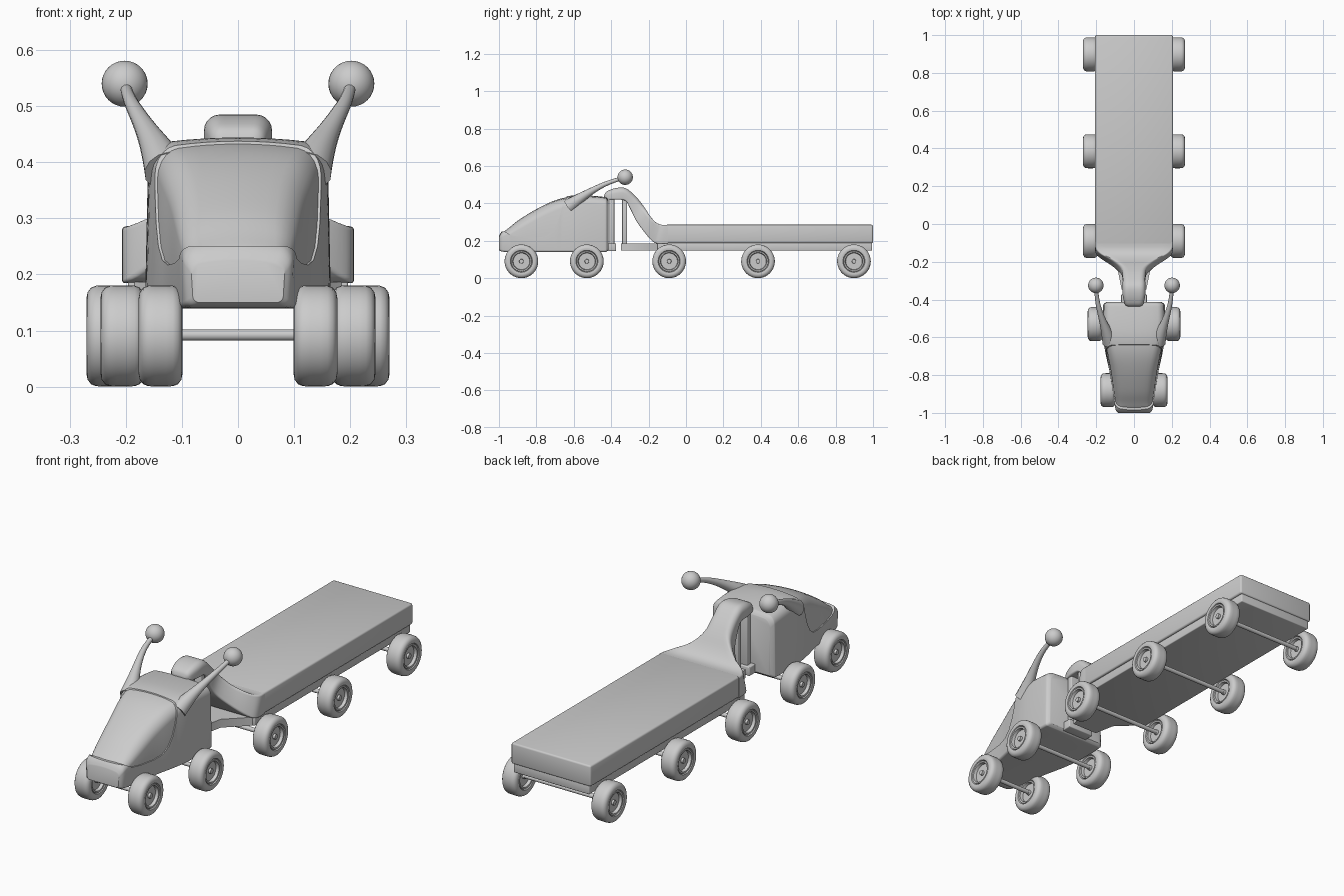
import bpy, bmesh, math
from mathutils import Vector

if "Cube" in bpy.data.objects:
    bpy.data.objects.remove(bpy.data.objects["Cube"])


def make(name, bm, angle=35):
    bmesh.ops.recalc_face_normals(bm, faces=bm.faces)
    me = bpy.data.meshes.new(name)
    bm.to_mesh(me)
    bm.free()
    ob = bpy.data.objects.new(name, me)
    bpy.context.collection.objects.link(ob)
    select(ob)
    bpy.ops.object.shade_smooth_by_angle(angle=math.radians(angle))
    return ob


def select(ob):
    bpy.ops.object.select_all(action='DESELECT')
    ob.select_set(True)
    bpy.context.view_layer.objects.active = ob


def bridge(bm, rings, cap=True):
    vs = [[bm.verts.new(p) for p in r] for r in rings]
    n = len(vs[0])
    for a, b in zip(vs, vs[1:]):
        for i in range(n):
            j = (i + 1) % n
            bm.faces.new((a[i], a[j], b[j], b[i]))
    if cap:
        bm.faces.new(vs[0])
        bm.faces.new(vs[-1])


def section(w, yb, zb, yt, zt, rt, rb, crown, tw):
    """Rounded, optionally crowned cross-section between a bottom and a top point."""
    h = math.hypot(yt - yb, zt - zb)
    pts = []
    for cx, cv, r, a0 in ((w - rb, rb, rb, -90), (w - rt, h - rt, rt, 0),
                          (rt - w, h - rt, rt, 90), (rb - w, rb, rb, 180)):
        for k in range(6):
            a = math.radians(a0 + 18 * k)
            pts.append((cx + r * math.cos(a), cv + r * math.sin(a)))
        if a0 == 0:
            pts += [((w - rt) * (1 - k / 4), h) for k in range(1, 8)]
    out = []
    for x, v in pts:
        t = v / h
        x *= 1 + (tw - 1) * t
        z = zb + (zt - zb) * t + crown * (1 - (x / w) ** 2) * t - crown * t
        out.append((x, yb + (yt - yb) * t, z))
    return out


def loft(name, keys, steps=4):
    """Skin smoothly interpolated cross-sections."""
    k = [Vector(q) for q in keys]
    k = [k[0]] + k + [k[-1]]
    rows = []
    for i in range(1, len(k) - 2):
        a, b, c, d = k[i - 1:i + 3]
        for s in range(steps):
            t = s / steps
            rows.append(b + ((c - a) * t + (2 * a - 5 * b + 4 * c - d) * t ** 2
                             + (3 * b - a - 3 * c + d) * t ** 3) * 0.5)
    rows.append(k[-1])
    bm = bmesh.new()
    bridge(bm, [section(*r) for r in rows])
    return make(name, bm)


def prism(name, outline, half, bevel=0.0):
    """Extrude a plan outline (x, y) or box between heights."""
    bm = bmesh.new()
    bridge(bm, [[(s * half, y, z) for y, z in outline] for s in (-1, 1)])
    if bevel:
        bmesh.ops.bevel(bm, geom=bm.edges[:], offset=bevel, segments=3, profile=0.5, affect='EDGES')
    return make(name, bm)


def block(name, half, y0, y1, z0, z1, bevel=0.004):
    return prism(name, [(y0, z0), (y1, z0), (y1, z1), (y0, z1)], half, bevel)


def lathe(name, prof, x, y, z, n=40):
    bm = bmesh.new()
    bridge(bm, [[(x + o, y + r * math.cos(2 * math.pi * i / n), z + r * math.sin(2 * math.pi * i / n))
                 for i in range(n)] for r, o in prof])
    return make(name, bm)


def mirror(ob):
    ob.modifiers.new("mirror", 'MIRROR')


# Cab: half width, y, bottom, top, top radius, crown, top taper
cab = [(.080, -1.0, .150, .225, .018, .008, 1.05),
       (.093, -.985, .143, .250, .022, .010, 1.05),
       (.101, -.95, .14, .278, .030, .015, 1.02),
       (.113, -.88, .14, .323, .040, .018, 1.0),
       (.130, -.78, .14, .383, .045, .018, .97),
       (.150, -.69, .14, .424, .045, .016, .95),
       (.163, -.61, .14, .442, .040, .014, .95),
       (.166, -.53, .14, .443, .035, .012, .96),
       (.164, -.44, .14, .435, .035, .010, .97),
       (.160, -.424, .143, .429, .035, .008, .97),
       (.148, -.414, .152, .415, .035, .006, .97)]


def cab_keys(inset):
    return [(w - inset, y + (inset if y < -.9 else -inset), zb + inset,
             y + (inset if y < -.9 else -inset), zt - inset, rt, .012, c, tw)
            for w, y, zb, zt, rt, c, tw in cab]


body = loft("cab_body", cab_keys(0))
glass = loft("windshield", cab_keys(.006))
cutter = prism("windshield_cutter",
               [(-1.05, .25), (-.97, .25), (-.93, .228), (-.88, .22), (-.80, .217), (-.75, .225),
                (-.715, .25), (-.69, .29), (-.672, .34), (-.66, .39), (-.64, .43), (-.625, .5), (-1.05, .5)], .4)
cutter.hide_render = True
cutter.hide_viewport = False
mod = body.modifiers.new("opening", 'BOOLEAN')
mod.operation = 'DIFFERENCE'
mod.solver = 'EXACT'
mod.object = cutter
select(body)
bpy.ops.object.modifier_apply(modifier="opening")
bpy.data.objects.remove(cutter)
bpy.ops.object.shade_smooth_by_angle(angle=math.radians(35))

# Antenna stalks with ball tips
cu = bpy.data.curves.new("antenna_stalk", 'CURVE')
cu.dimensions = '3D'
cu.bevel_depth = 1.0
cu.bevel_resolution = 4
cu.resolution_u = 6
cu.use_fill_caps = True
sp = cu.splines.new('NURBS')
path = [(.128, -.625, .385, .040), (.140, -.585, .415, .032), (.160, -.53, .452, .020), (.183, -.46, .492, .014),
        (.197, -.40, .518, .011), (.201, -.33, .538, .010)]
sp.points.add(len(path) - 1)
for p, (x, y, z, r) in zip(sp.points, path):
    p.co = (x, y, z, 1)
    p.radius = r
sp.use_endpoint_u = True
sp.order_u = 4
stalk = bpy.data.objects.new("antenna_stalk", cu)
bpy.context.collection.objects.link(stalk)
select(stalk)
bpy.ops.object.convert(target='MESH')
stalk = bpy.context.active_object
bpy.ops.object.shade_smooth_by_angle(angle=math.radians(40))
mirror(stalk)
bm = bmesh.new()
bmesh.ops.create_uvsphere(bm, u_segments=32, v_segments=16, radius=.041)
bmesh.ops.translate(bm, verts=bm.verts, vec=(.202, -.325, .54))
mirror(make("antenna_ball", bm))

# Trailer gooseneck flaring into the bed
neck = [(.030, -.436, .425, -.438, .440, .006, .004, 0, 1),
        (.048, -.425, .420, -.425, .463, .020, .008, 0, 1),
        (.060, -.375, .420, -.375, .482, .028, .008, 0, 1),
        (.060, -.325, .415, -.320, .480, .028, .008, 0, 1),
        (.060, -.300, .375, -.265, .433, .026, .008, 0, 1),
        (.070, -.265, .305, -.225, .383, .024, .008, 0, 1),
        (.115, -.225, .250, -.190, .330, .018, .008, 0, 1),
        (.175, -.185, .203, -.160, .298, .012, .008, 0, 1),
        (.203, -.155, .186, -.130, .286, .009, .006, 0, 1),
        (.207, -.095, .185, -.095, .286, .008, .006, 0, 1)]
loft("gooseneck", neck)
block("trailer_bed", .206, -.11, 1.0, .188, .286, .008)
block("trailer_chassis", .196, -.155, .995, .148, .19)

# Coupling plates and upright walls
bm = bmesh.new()
plan = [(-.065, -.348), (.065, -.348), (.085, -.25), (.19, -.15), (-.19, -.15), (-.085, -.25)]
bridge(bm, [[(x, y, z) for x, y in plan] for z in (.148, .187)])
make("trailer_coupling_plate", bm)
block("trailer_upright", .048, -.342, -.315, .18, .43)
block("cab_coupling_plate", .068, -.43, -.373, .145, .187)
block("cab_upright", .048, -.41, -.383, .18, .43)

# Wheels and axles
side = [(.002, .030), (.011, .030), (.012, .020), (.044, .020), (.047, .034), (.054, .035), (.056, .031),
        (.059, .037), (.068, .039), (.078, .037), (.086, .031), (.0895, .022), (.090, .010)]
tyre = side + [(r, -o) for r, o in reversed(side)]
for i, (y, x) in enumerate([(-.88, .138), (-.53, .206), (-.09, .231), (.385, .231), (.898, .231)]):
    mirror(lathe(f"wheel_{i + 1}", tyre, x, y, .0905))
    lathe(f"axle_{i + 1}", [(.010, -x), (.010, x)], 0, y, .092, 16)
